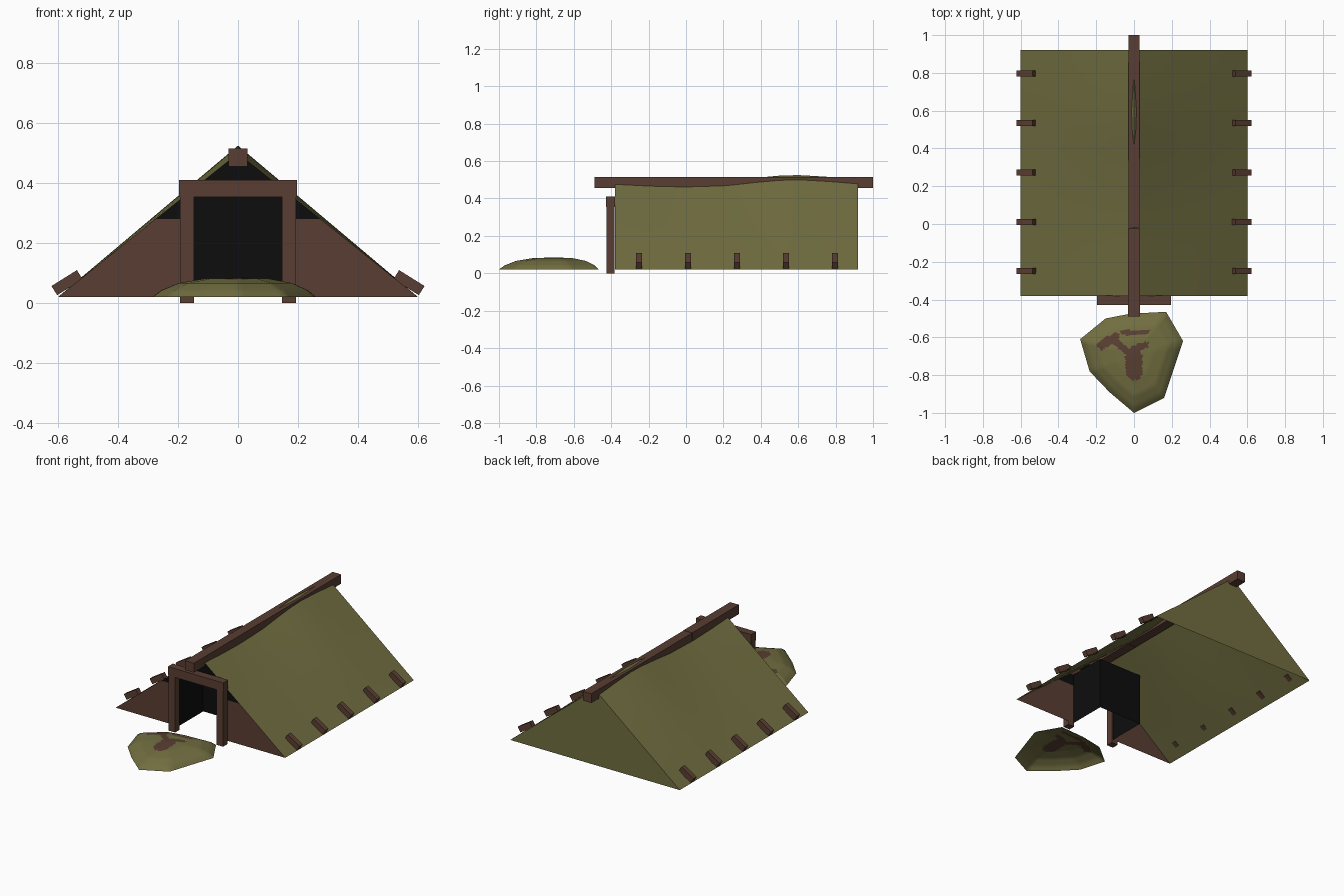
import bpy
import bmesh
import math
from mathutils import Vector, Matrix

if "Cube" in bpy.data.objects:
    bpy.data.objects.remove(bpy.data.objects["Cube"], do_unlink=True)


def material(name, rgb):
    m = bpy.data.materials.new(name)
    m.use_nodes = True
    m.diffuse_color = (*rgb, 1)
    m.node_tree.nodes["Principled BSDF"].inputs["Base Color"].default_value = (*rgb, 1)
    return m


OLIVE = material("olive canvas", (0.165, 0.155, 0.052))
BROWN = material("dark wood", (0.1, 0.048, 0.032))
BLACK = material("black interior", (0.004, 0.004, 0.004))


def finish(name, bm, mats, smooth=False):
    mesh = bpy.data.meshes.new(name)
    bm.to_mesh(mesh)
    bm.free()
    for m in mats:
        mesh.materials.append(m)
    for p in mesh.polygons:
        p.use_smooth = smooth
    ob = bpy.data.objects.new(name, mesh)
    bpy.context.collection.objects.link(ob)
    return ob


def box(name, lo, hi, mat, tilt=0):
    lo, hi = Vector(lo), Vector(hi)
    bm = bmesh.new()
    bmesh.ops.create_cube(bm, size=1, matrix=Matrix.Translation((lo + hi) / 2)
                          @ Matrix.Rotation(tilt, 4, 'Y')
                          @ Matrix.Diagonal((*(hi - lo), 1)))
    return finish(name, bm, [mat])


def sheet(name, polygons, mats):
    # each polygon is (points, material slot)
    bm = bmesh.new()
    for pts, slot in polygons:
        f = bm.faces.new([bm.verts.new(p) for p in pts])
        f.material_index = slot
    return finish(name, bm, mats)


FRONT, BACK, HALF, BASE = -0.38, 0.92, 0.6, 0.02

# Canvas roof: two slopes hanging from a gently waving ridge
ridge = [(FRONT, 0.5), (-0.19, 0.49), (0, 0.485), (0.2, 0.491), (0.38, 0.511),
         (0.5, 0.522), (0.6, 0.525), (0.74, 0.517), (BACK, 0.502)]
for side, s in (("left", 1), ("right", -1)):
    bm = bmesh.new()
    rows = []
    for y, top in ridge:
        rows.append([bm.verts.new((s * HALF * t / 5, y, top + (BASE - top) * t / 5))
                     for t in range(6)])
    for a, b in zip(rows, rows[1:]):
        for i in range(5):
            quad = [a[i], a[i + 1], b[i + 1], b[i]]
            bm.faces.new(quad if s > 0 else quad[::-1])
    finish(side + "_roof_slope", bm, [OLIVE], True)

# End walls
sheet("back_wall", [([(HALF, BACK, BASE), (-HALF, BACK, BASE), (0, BACK, 0.502)], 0)], [OLIVE])
panels = []
for s in (1, -1):
    low = [(0.15, BASE), (HALF, BASE), (0.275, 0.28), (0.15, 0.28)]
    high = [(0.15, 0.28), (0.275, 0.28), (0, 0.5), (0, 0.355), (0.15, 0.355)]
    for pts, slot in ((low, 0), (high, 1)):
        pts = [(s * x, FRONT, z) for x, z in pts]
        panels.append((pts[::s], slot))
sheet("front_wall", panels, [BROWN, BLACK])

# Dark entrance recess, open to the front and below
w, d, h = 0.155, -0.13, 0.355
recess = [([(-w, d, BASE), (w, d, BASE), (w, d, h), (-w, d, h)], 0),
          ([(-w, FRONT, h), (-w, d, h), (w, d, h), (w, FRONT, h)], 0)]
for s in (1, -1):
    recess.append(([(s * w, FRONT, BASE), (s * w, FRONT, h),
                    (s * w, d, h), (s * w, d, BASE)][::s], 0))
sheet("entrance_recess", recess, [BLACK])

# Door frame
for side, s in (("left", 1), ("right", -1)):
    x0, x1 = sorted((s * 0.147, s * 0.193))
    box(side + "_door_post", (x0, -0.426, 0), (x1, -0.382, 0.38), BROWN)
box("door_lintel", (-0.196, -0.429, 0.354), (0.196, -0.379, 0.41), BROWN)

# Ridge beam in two lengths
box("front_ridge_beam", (-0.031, -0.49, 0.455), (0.031, -0.02, 0.515), BROWN)
box("rear_ridge_beam", (-0.03, -0.018, 0.455), (0.03, 1.0, 0.514), BROWN)

# Pegs pinning the canvas hem
for side, s in (("left", 1), ("right", -1)):
    for i in range(5):
        y = -0.25 + 0.2615 * i
        c = s * 0.57
        box(f"{side}_peg_{i + 1}", (c - 0.05, y - 0.016, 0.05),
            (c + 0.05, y + 0.016, 0.086), BROWN, s * math.radians(32))

# Domed hide mat with a worn brown patch
outline = [(0, -1.0), (0.16, -0.92), (0.26, -0.62), (0.17, -0.465), (-0.02, -0.475),
           (-0.15, -0.5), (-0.285, -0.61), (-0.235, -0.78), (-0.13, -0.89)]
strokes = [((0, -0.7), (0, -0.78), 0.045), ((-0.06, -0.575), (0.07, -0.575), 0.013),
           ((-0.17, -0.645), (-0.1, -0.595), 0.022), ((-0.1, -0.62), (-0.02, -0.69), 0.018),
           ((0, -0.66), (0.06, -0.64), 0.018)]


def worn(p):
    for a, b, r in strokes:
        a, b = Vector(a), Vector(b)
        t = max(0, min(1, (p - a).dot(b - a) / (b - a).length_squared))
        if (p - a.lerp(b, t)).length < r:
            return True
    return False


def dome_height(r):
    profile = [(0, 0.085), (0.4, 0.081), (0.7, 0.066), (0.9, 0.042), (1, BASE)]
    for (r0, z0), (r1, z1) in zip(profile, profile[1:]):
        if r <= r1:
            return z0 + (z1 - z0) * (r - r0) / (r1 - r0)
    return BASE


rim = []
for i, p in enumerate(outline):
    q = Vector(outline[(i + 1) % len(outline)])
    rim += [Vector(p).lerp(q, k / 8) for k in range(8)]
centre = Vector((0, -0.7))
bm = bmesh.new()
hub = bm.verts.new((*centre, dome_height(0)))
RINGS = 20
rings = [[bm.verts.new((*centre.lerp(p, k / RINGS), dome_height(k / RINGS))) for p in rim]
         for k in range(1, RINGS + 1)]
n = len(rim)
for i in range(n):
    j = (i + 1) % n
    bm.faces.new((hub, rings[0][i], rings[0][j]))
    for a, b in zip(rings, rings[1:]):
        bm.faces.new((a[i], b[i], b[j], a[j]))
for f in bm.faces:
    f.material_index = int(worn(f.calc_center_median().xy))
finish("hide_mat", bm, [OLIVE, BROWN], True)
